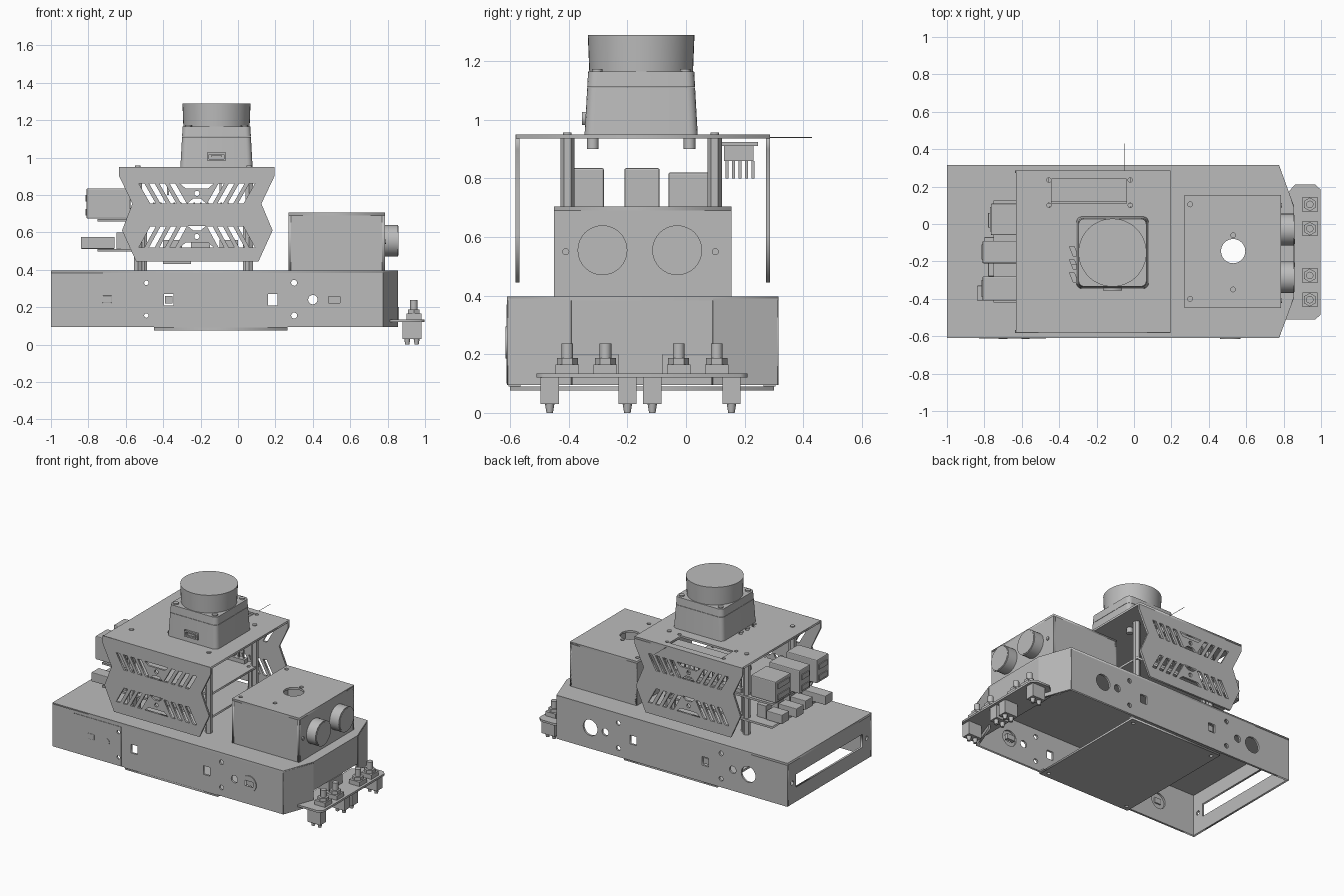
import bpy, bmesh, math
from mathutils import Matrix, Vector

cube = bpy.data.objects.get("Cube")
if cube:
    bpy.data.objects.remove(cube)

grey = bpy.data.materials.new("plain grey")
grey.use_nodes = True
grey.diffuse_color = (0.5, 0.5, 0.5, 1)
grey.node_tree.nodes["Principled BSDF"].inputs["Base Color"].default_value = (0.5, 0.5, 0.5, 1)

X, Y, Z = Vector((1, 0, 0)), Vector((0, 1, 0)), Vector((0, 0, 1))


def add(name, mesh):
    mesh.materials.clear()
    mesh.materials.append(grey)
    ob = bpy.data.objects.new(name, mesh)
    bpy.context.scene.collection.objects.link(ob)
    return ob


def rect(x0, x1, y0, y1):
    return [(x0, y0), (x1, y0), (x1, y1), (x0, y1)]


def circle(cx, cy, r, n=24):
    return [(cx + r * math.cos(math.tau * i / n), cy + r * math.sin(math.tau * i / n)) for i in range(n)]


def rounded(cx, cy, w, r):
    pts = []
    for i in range(20):
        a = math.pi / 2 * (i // 5 + i % 5 / 4)
        sx, sy = [(1, 1), (-1, 1), (-1, -1), (1, -1)][i // 5]
        pts.append((cx + sx * (w - r) + r * math.cos(a), cy + sy * (w - r) + r * math.sin(a)))
    return pts


def plate(name, origin, u, v, outline, holes=(), t=0.014):
    """Sheet with holes, in the plane of u and v, centred on origin."""
    cu = bpy.data.curves.new(name, 'CURVE')
    cu.dimensions, cu.fill_mode, cu.extrude = '2D', 'BOTH', t / 2
    for loop in [outline, *holes]:
        sp = cu.splines.new('POLY')
        sp.points.add(len(loop) - 1)
        for p, (a, b) in zip(sp.points, loop):
            p.co = (a, b, 0, 1)
        sp.use_cyclic_u = True
    tmp = bpy.data.objects.new(name, cu)
    bpy.context.scene.collection.objects.link(tmp)
    dg = bpy.context.evaluated_depsgraph_get()
    mesh = bpy.data.meshes.new_from_object(tmp.evaluated_get(dg))
    bpy.data.objects.remove(tmp)
    m = Matrix((u, v, u.cross(v))).transposed().to_4x4()
    m.translation = Vector(origin)
    mesh.transform(m)
    return add(name, mesh)


def box(name, x0, x1, y0, y1, z0, z1, bevel=0):
    bm = bmesh.new()
    bmesh.ops.create_cube(bm, size=1)
    bmesh.ops.scale(bm, vec=(x1 - x0, y1 - y0, z1 - z0), verts=bm.verts)
    bmesh.ops.translate(bm, vec=((x0 + x1) / 2, (y0 + y1) / 2, (z0 + z1) / 2), verts=bm.verts)
    if bevel:
        bmesh.ops.bevel(bm, geom=bm.edges[:], offset=bevel, segments=2, affect='EDGES', profile=0.5)
    mesh = bpy.data.meshes.new(name)
    bm.to_mesh(mesh)
    bm.free()
    return add(name, mesh)


def rod(name, start, axis, length, r, n=24, r2=None):
    bm = bmesh.new()
    bmesh.ops.create_cone(bm, cap_ends=True, segments=n, radius1=r, radius2=r if r2 is None else r2, depth=length)
    m = axis.to_track_quat('Z', 'Y').to_matrix().to_4x4()
    m.translation = Vector(start) + axis * length / 2
    bm.transform(m)
    mesh = bpy.data.meshes.new(name)
    bm.to_mesh(mesh)
    bm.free()
    ob = add(name, mesh)
    if n > 8:
        for p in mesh.polygons:
            p.use_smooth = len(p.vertices) == 4
        mesh.set_sharp_from_angle(angle=math.radians(35))
    return ob


# Chassis: folded sheet, open underneath
shape = [(-1, -.61), (.775, -.61), (.855, -.39), (.855, .09), (.775, .315), (-1, .315)]
plate("chassis_top", (0, 0, .39), X, Y, shape, [circle(.53, -.145, .065)])
wall_holes = [circle(.4, .24, .025), circle(.515, .24, .055), circle(-.58, .24, .025), circle(-.7, .24, .055),
              rect(-.395, -.345, .21, .27), rect(.16, .21, .21, .27)]
wall_holes += [circle(x, z, .016, 16) for x in (-.49, .3) for z in (.155, .33)]
for name, y in (("front", -.603), ("back", .308)):
    plate(name + "_wall", (0, y, 0), X, Z, rect(-1, .775, .095, .39), wall_holes)
plate("end_wall", (-.993, 0, 0), Y, Z, rect(-.603, .308, .095, .39),
      [rect(-.51, .22, .195, .285), circle(-.555, .24, .015, 12), circle(.262, .24, .015, 12)])
plate("nose_wall", (.848, 0, 0), Y, Z, rect(-.39, .09, .2, .39))
for name, a, b in (("front", (.77, -.605), (.85, -.39)), ("back", (.85, .09), (.77, .31))):
    d = Vector((b[0] - a[0], b[1] - a[1], 0))
    plate(name + "_nose_flank", (*a, 0), d.normalized(), Z, rect(0, d.length, .095, .39))
plate("bottom_plate", (0, 0, .083), X, Y, rect(-.45, .265, -.6, .3),
      [circle(x, y, .012, 12) for x in (-.41, .225) for y in (-.56, .26)])
for y in (-.585, .285):
    box("bottom_flange", -.45, .265, y - .02, y + .02, .09, .1)

# Socket panel and sockets on the front wall
plate("socket_panel", (0, -.611, 0), X, Z, rect(-.83, -.47, .1, .37),
      [circle(-.49, .155, .012, 12), circle(-.49, .33, .012, 12)], .004)
box("power_switch", -.725, -.675, -.616, -.6, .222, .262, .004)
rod("power_jack", (-.58, -.6, .24), -Y, .016, .022)
plate("port_ring", (0, -.612, 0), X, Z, circle(.515, .24, .055), [rect(.485, .545, .222, .258)], .008)
box("port_core", .485, .545, -.605, -.58, .222, .258)
box("back_port", -.39, -.35, .285, .305, .22, .26)

# Line sensor board at the nose
board = [(.78, -.51), (.97, -.51), (.997, -.485), (.997, .185), (.97, .21), (.86, .21), (.78, .12)]
plate("sensor_board", (0, 0, .128), X, Y, board)
box("sensor_board_bracket", .78, .86, -.23, -.08, .135, .2)
for y in (-.405, -.275, -.025, .105):
    box("trimmer_base", .9, .98, y - .04, y + .04, .135, .165)
    rod("trimmer_nut", (.94, y, .165), Z, .022, .036, 6)
    rod("trimmer_post", (.94, y, .187), Z, .05, .02, 12)
for y in (-.465, -.2, -.115, .155):
    box("sensor_housing", .88, .98, y - .031, y + .031, .03, .121)
    for x in (.905, .955):
        rod("sensor_tip", (x, y, .03), -Z, .03, .016, 16, .011)

# Range finder box
plate("finder_top", (0, 0, .698), X, Y, rect(.27, .785, -.45, .155),
      [circle(.53, -.145, .065), circle(.53, -.06, .013, 12), circle(.53, -.35, .013, 12)]
      + [circle(.3, y, .013, 12) for y in (-.4, .105)])
plate("finder_face", (.778, 0, 0), Y, Z, rect(-.45, .155, .397, .698))
plate("finder_rear", (.277, 0, 0), Y, Z, rect(-.45, .155, .397, .698))
for y in (-.443, .148):
    plate("finder_side", (0, y, 0), X, Z, rect(.27, .785, .397, .698))
for y in (-.285, -.03):
    rod("finder_eye", (.78, y, .555), X, .075, .085, 32)
    rod("finder_eye_lens", (.85, y, .555), X, .008, .078, 32)
for y in (-.41, .1):
    rod("finder_screw", (.78, y, .55), X, .012, .012, 12)

# Upper deck with folded vented sides
deck_holes = [rect(-.44, -.04, .11, .24)]
deck_holes += [circle(x, y, .012, 12) for x in (-.455, -.02) for y in (.1, .235)]
for i in range(3):
    y = -.12 - i * .07
    deck_holes.append([(-.345, y), (-.32, y), (-.3, y - .05), (-.325, y - .05)])
plate("deck", (0, 0, .943), X, Y, rect(-.63, .195, -.58, .287), deck_holes)
mid = -.22
side = [(-.635, .95), (-.635, .9), (-.565, .753), (-.62, .61), (-.545, .445),
        (.11, .445), (.185, .61), (.125, .753), (.195, .9), (.195, .95)]
vents = [circle(mid, .808, .014, 12), circle(mid, .578, .014, 12)]
for s in (-1, 1):
    # upper slots lean inward going down, lower ones outward
    for z_wide, z_thin in ((.86, .755), (.52, .63)):
        for k in range(4):
            a, b = .31 - k * .055, .25 - k * .055
            vents.append([(mid + s * a, z_wide), (mid + s * (a - .03), z_wide),
                          (mid + s * (b - .03), z_thin), (mid + s * b, z_thin)])
for z_wide, z_thin in ((.86, .835), (.755, .78), (.635, .61), (.52, .545)):
    inner = .09 if z_wide in (.86, .52) else .05
    vents.append([(mid - inner, z_wide), (mid + inner, z_wide), (mid + inner - .03, z_thin), (mid - inner + .03, z_thin)])
for y in (-.575, .28):
    plate("vented_side", (0, y, 0), X, Z, side, vents)
for x in (-.535, .06):
    for y in (-.405, .098):
        rod("deck_standoff", (x, y, .397), Z, .54, .024, 6)
        rod("deck_screw", (x, y, .95), Z, .006, .015, 12)

# Small display under the deck slot
box("display_board", -.46, -.02, .12, .245, .91, .925)
box("display_block", -.42, -.06, .13, .23, .86, .91)
for i in range(5):
    for x in (-.38, -.1):
        box("display_pin", x, x + .012, .135 + i * .022, .145 + i * .022, .8, .86)

# Rotating scanner
cx, cy = -.115, -.153


def tapered(name, z0, z1, w0, w1, r):
    ob = plate(name, (cx, cy, (z0 + z1) / 2), X, Y, rounded(0, 0, w0, r), (), z1 - z0)
    for v in ob.data.vertices:
        if v.co.z > (z0 + z1) / 2:
            v.co.x = cx + (v.co.x - cx) * w1 / w0
            v.co.y = cy + (v.co.y - cy) * w1 / w0


tapered("scanner_base", .95, 1.11, .193, .184, .03)
tapered("scanner_flange", 1.112, 1.165, .184, .181, .03)
rod("scanner_drum", (cx, cy, 1.165), Z, .125, .177, 48, .182)
for sx in (-1, 1):
    for sy in (-1, 1):
        rod("scanner_screw", (cx + sx * .15, cy + sy * .15, 1.165), Z, .008, .018, 12)
        rod("scanner_foot", (cx + sx * .16, cy + sy * .165, .9), Z, .04, .02, 12)
plate("scanner_socket_frame", (cx, cy - .192, 1.005), X, Z, rect(-.052, .052, -.022, .022),
      [rect(-.04, .04, -.012, .012)], .02)
box("scanner_socket", cx - .03, cx + .03, cy - .198, cy - .18, .998, 1.012)

# Stacked computer boards
for name, z in (("upper_board", .665), ("lower_board", .505)):
    plate(name, (0, 0, z), X, Y, rect(-.75, .08, -.42, .125),
          [circle(x, y, .012, 12) for x in (-.2, .04) for y in (-.36, .06)])
for y0, y1, x0, z1 in ((-.41, -.28, -.81, .835), (-.21, -.09, -.81, .835), (-.06, .11, -.765, .82)):
    box("port_block", x0, -.575, y0, y1, .673, z1, .006)
    for z in (.69, .765):
        box("port_tongue", x0 - .006, x0, y0 + .02, y1 - .02, z, z + .035)
box("pin_header_base", -.5, 0, .07, .11, .672, .7)
for i in range(14):
    box("pin_header", -.49 + i * .036, -.482 + i * .036, .085, .093, .7, .76)
box("main_chip", -.35, -.2, -.22, -.07, .672, .7)
for i, x0 in enumerate((-.84, -.78, -.8, -.78)):
    y = -.37 + i * .13
    box("lower_connector", x0, -.66, y - .04, y + .04, .512, .575, .004)
    box("lower_connector_tail", -.65, -.58, y - .03, y + .03, .512, .6)
for x in (-.4, -.25, -.1):
    box("edge_connector", x, x + .1, -.43, -.36, .512, .56)
box("under_chip", -.4, -.25, -.3, -.1, .43, .498)
for x in (-.5, .04):
    for y in (-.38, .08):
        rod("board_standoff", (x, y, .397), Z, .265, .016, 6)

# Loose antenna wire
rod("antenna_wire", (-.05, .285, .94), Y, .145, .0015, 6)
